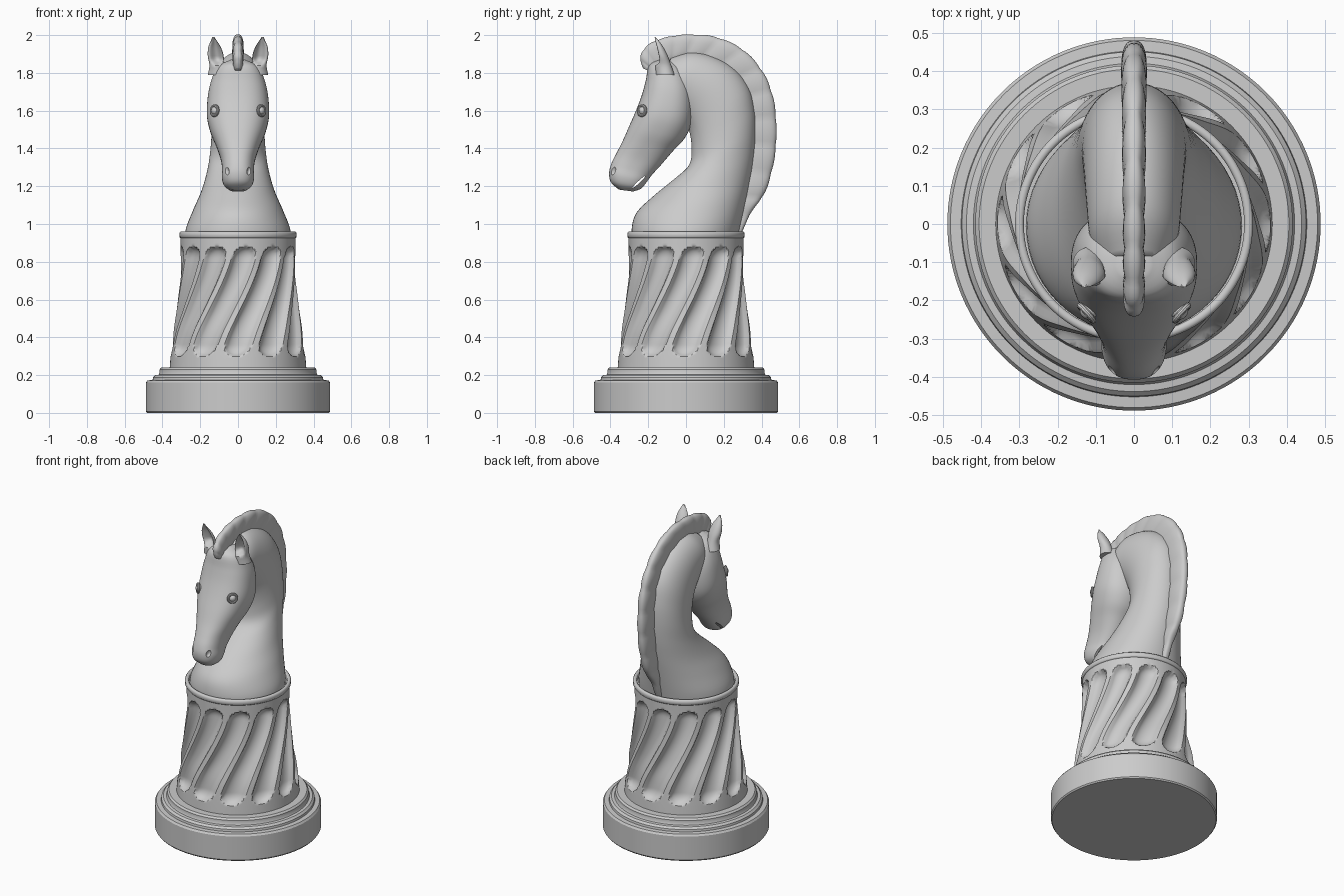
import bpy, bmesh, math
from mathutils import Vector, Matrix

if "Cube" in bpy.data.objects:
    bpy.data.objects.remove(bpy.data.objects["Cube"])

TAU = 2 * math.pi


def skin(name, rings, angle=35):
    """Skin a stack of equal-length point rings and close both ends."""
    bm = bmesh.new()
    vs = [[bm.verts.new(p) for p in r] for r in rings]
    n = len(vs[0])
    for a, b in zip(vs, vs[1:]):
        for i in range(n):
            j = (i + 1) % n
            bm.faces.new((a[i], a[j], b[j], b[i]))
    bm.faces.new(vs[0])
    bm.faces.new(vs[-1])
    bmesh.ops.recalc_face_normals(bm, faces=bm.faces)
    me = bpy.data.meshes.new(name)
    bm.to_mesh(me)
    bm.free()
    ob = bpy.data.objects.new(name, me)
    bpy.context.collection.objects.link(ob)
    smooth(ob, angle)
    return ob


def smooth(ob, angle=35):
    bpy.ops.object.select_all(action='DESELECT')
    ob.select_set(True)
    bpy.context.view_layer.objects.active = ob
    bpy.ops.object.shade_smooth_by_angle(angle=math.radians(angle))


def spline(pts, steps):
    """Catmull-Rom interpolation of tuples."""
    out = []
    for i in range(len(pts) - 1):
        p0, p1, p2, p3 = (Vector(pts[min(max(i + k, 0), len(pts) - 1)]) for k in (-1, 0, 1, 2))
        for s in range(steps):
            t = s / steps
            out.append(0.5 * (2 * p1 + (p2 - p0) * t + (2 * p0 - 5 * p1 + 4 * p2 - p3) * t * t
                              + (3 * p1 - p0 - 3 * p2 + p3) * t ** 3))
    return out + [Vector(pts[-1])]


def loft(name, sections, n=40, power=2.0, steps=5, tweak=None, angle=60):
    """Sections are (front y, front z, back y, back z, half width)."""
    rings = []
    for k, (fy, fz, by, bz, w) in enumerate(spline(sections, steps)):
        ring = []
        for i in range(n):
            c, s = math.cos(TAU * i / n), math.sin(TAU * i / n)
            c = math.copysign(abs(c) ** (2 / power), c)
            s = math.copysign(abs(s) ** (2 / power), s)
            if tweak:
                c, s = tweak(k, c, s)
            ring.append((w * s, (fy + by) / 2 + c * (by - fy) / 2, (fz + bz) / 2 + c * (bz - fz) / 2))
        rings.append(ring)
    return skin(name, rings, angle)


def circle(r, z, n=128):
    return [(r * math.sin(TAU * i / n), -r * math.cos(TAU * i / n), z) for i in range(n)]


def ellipsoid(name, loc, size, rot=None):
    bpy.ops.mesh.primitive_uv_sphere_add(segments=32, ring_count=20, radius=1)
    ob = bpy.context.object
    ob.name = name
    m = Matrix.Translation(loc) @ (rot or Matrix()) @ Matrix.Diagonal((*size, 1))
    ob.data.transform(m)
    smooth(ob)
    return ob


def carve(target, cutter):
    cutter.hide_render = True
    mod = target.modifiers.new("carve", 'BOOLEAN')
    mod.operation, mod.object, mod.solver = 'DIFFERENCE', cutter, 'EXACT'
    bpy.context.view_layer.objects.active = target
    bpy.ops.object.modifier_apply(modifier=mod.name)
    bpy.data.objects.remove(cutter)


# Stepped round base
base = [(.482, 0), (.488, .008), (.488, .16), (.48, .172), (.452, .174), (.45, .188), (.438, .2),
        (.42, .202), (.415, .212), (.415, .23), (.405, .241), (.34, .241)]
skin("base", [circle(r, z) for r, z in base], 30)

# Column with twelve twisted flutes; the vertex columns follow the twist
FLUTES, SEG = 12, 22
outline = spline([(.362, .235), (.355, .32), (.345, .42), (.325, .54), (.312, .66), (.305, .8), (.304, .93)], 13)
rings = []
for r, z in outline:
    t = min(max((.88 - z) / .58, 0), 1)
    turn = math.radians(8 - 40 * (0.4 * t + 0.6 * t * t * (3 - 2 * t)))
    v = max(0, z - .82, .36 - z) / .06
    ring = []
    for i in range(FLUTES * SEG):
        u = ((i + SEG / 2) % SEG / SEG - .5) / .37
        d = .042 * math.sqrt(max(0, 1 - u * u - v * v))
        a = TAU * i / (FLUTES * SEG) + turn
        ring.append(((r - d) * math.sin(a), -(r - d) * math.cos(a), z))
    rings.append(ring)
skin("fluted_column", rings, 40)

# Raised rim forming a shallow cup
rim = [(.295, .925), (.305, .925), (.311, .932), (.311, .952), (.305, .959), (.294, .959), (.288, .952), (.288, .9)]
skin("column_rim", [circle(r, z) for r, z in rim], 50)

# Neck
loft("neck", [
    (-.28, .89, .265, .89, .283), (-.288, .97, .285, .98, .276), (-.262, 1.06, .312, 1.10, .235),
    (-.17, 1.15, .338, 1.22, .19), (-.06, 1.24, .36, 1.35, .16), (.015, 1.31, .37, 1.48, .146),
    (.03, 1.39, .365, 1.60, .139), (.02, 1.48, .335, 1.72, .135), (-.01, 1.55, .26, 1.82, .13),
    (-.05, 1.60, .15, 1.885, .124), (-.10, 1.63, .03, 1.91, .115), (-.14, 1.65, -.08, 1.88, .09),
], n=56)

# Head, from poll to muzzle
head = loft("head", [
    (-.14, 1.872, -.06, 1.865, .04), (-.195, 1.84, -.01, 1.82, .11), (-.213, 1.76, .03, 1.73, .146),
    (-.235, 1.68, .042, 1.63, .162), (-.265, 1.60, .03, 1.53, .164), (-.30, 1.52, -.01, 1.45, .145),
    (-.335, 1.44, -.07, 1.385, .115), (-.368, 1.375, -.13, 1.315, .092), (-.395, 1.32, -.18, 1.26, .084),
    (-.407, 1.27, -.213, 1.215, .085), (-.397, 1.22, -.238, 1.187, .072), (-.355, 1.182, -.28, 1.172, .04),
], n=56, power=2.35)

# Mouth slit and nostril hollows
carve(head, ellipsoid("mouth_cutter", (0, -.25, 1.222), (.15, .05, .006), Matrix.Rotation(.75, 4, 'X')))
for s in (-1, 1):
    carve(head, ellipsoid("nostril_cutter", (s * .063, -.393, 1.287), (.015, .022, .028),
                          Matrix.Rotation(s * .3, 4, 'Y')))
smooth(head, 45)

for s, side in ((-1, "left"), (1, "right")):
    # Eye with a lid ring, turned outward
    ellipsoid("eye_" + side, (s * .118, -.226, 1.6), (.024, .024, .024))
    bpy.ops.mesh.primitive_torus_add(major_radius=.026, minor_radius=.008, major_segments=32, minor_segments=10)
    lid = bpy.context.object
    lid.name = "eyelid_" + side
    face = Vector((s, -.9, .1)).to_track_quat('Z', 'Y').to_matrix().to_4x4()
    lid.data.transform(Matrix.Translation((s * .124, -.233, 1.6)) @ face)
    smooth(lid)

    # Pointed ear, hollowed on the front
    rings = []
    for x, y, z, w, d in spline([(.108, -.11, 1.79, .052, .05), (.113, -.12, 1.84, .038, .042),
                                 (.118, -.132, 1.89, .042, .036), (.124, -.145, 1.935, .033, .026),
                                 (.128, -.158, 1.97, .015, .014), (.13, -.165, 1.99, .002, .002)], 4):
        hollow = min(max((z - 1.84) / .03, 0), 1)
        ring = []
        for i in range(24):
            c, q = math.cos(TAU * i / 24), math.sin(TAU * i / 24)
            front = 1 - 1.45 * hollow * q * q if q < 0 else 1
            ring.append((s * (x + w * c) + s * .006 * q, y + d * q * front, z))
        rings.append(ring)
    skin("ear_" + side, rings, 60)


# Crest of the mane with scalloped locks
def locks(k, c, s):
    wave = abs(math.sin(k * math.pi / 7))
    return (c * (.955 + .05 * wave) if c > 0 else c), s * (.86 + .16 * wave)


loft("mane", [
    (.24, .93, .285, .93, .018), (.27, 1.06, .345, 1.06, .026), (.29, 1.18, .42, 1.17, .031),
    (.32, 1.35, .466, 1.33, .033), (.325, 1.5, .48, 1.5, .033), (.31, 1.64, .462, 1.67, .033),
    (.25, 1.75, .405, 1.81, .032), (.16, 1.83, .30, 1.925, .031), (.06, 1.87, .16, 1.99, .03),
    (-.03, 1.87, .02, 2.004, .029), (-.09, 1.85, -.10, 1.99, .029), (-.13, 1.82, -.20, 1.95, .028),
    (-.15, 1.80, -.242, 1.885, .026), (-.16, 1.79, -.228, 1.825, .016),
], n=28, power=2.6, steps=8, tweak=locks, angle=50)
